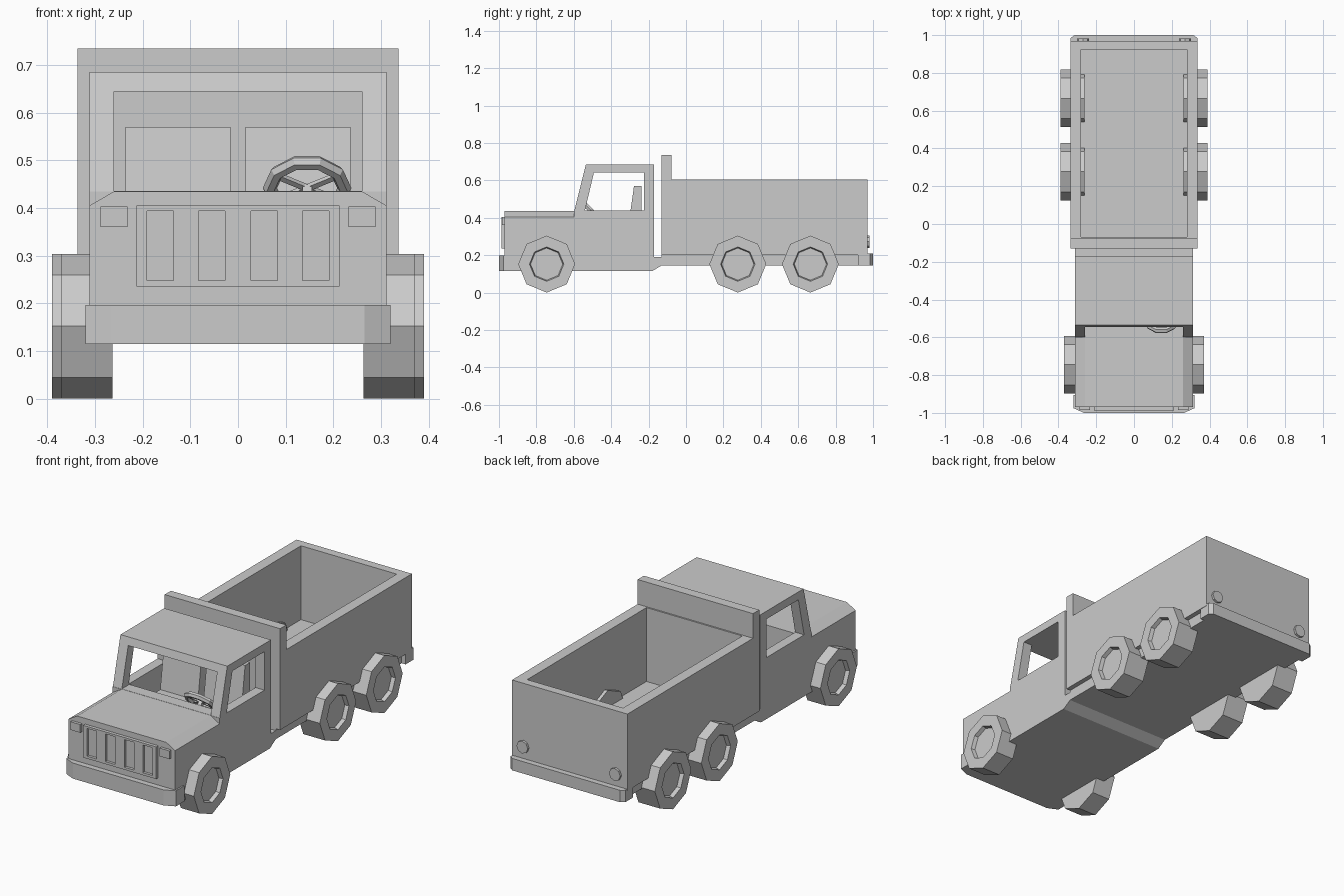
import bpy
import bmesh
import math
from mathutils import Matrix, Vector

cube = bpy.data.objects.get("Cube")
if cube:
    bpy.data.objects.remove(cube, do_unlink=True)

grey = bpy.data.materials.new("light_grey")
grey.use_nodes = True
grey.diffuse_color = (0.6, 0.6, 0.6, 1)
for node in grey.node_tree.nodes:
    if node.type == 'BSDF_PRINCIPLED':
        node.inputs["Base Color"].default_value = (0.6, 0.6, 0.6, 1)


def finish(name, bm):
    """Turn a bmesh into a named grey object."""
    bmesh.ops.recalc_face_normals(bm, faces=bm.faces)
    mesh = bpy.data.meshes.new(name)
    bm.to_mesh(mesh)
    bm.free()
    mesh.materials.append(grey)
    obj = bpy.data.objects.new(name, mesh)
    bpy.context.scene.collection.objects.link(obj)
    return obj


def prism(name, points, axis, lo, hi):
    """Extrude a 2D outline along an axis; points use the other two axes in order."""
    bm = bmesh.new()

    def place(p, t):
        v = list(p)
        v.insert("xyz".index(axis), t)
        return bm.verts.new(v)

    a = [place(p, lo) for p in points]
    b = [place(p, hi) for p in points]
    bm.faces.new(a)
    bm.faces.new(b)
    for i in range(len(a)):
        j = (i + 1) % len(a)
        bm.faces.new((a[i], a[j], b[j], b[i]))
    return finish(name, bm)


def box(name, x, y, z):
    return prism(name, [(x[0], y[0]), (x[1], y[0]), (x[1], y[1]), (x[0], y[1])], "z", *z)


def rings(name, profile, sides, side, centre):
    """Turned part along x: profile holds (x, radius) rings, capped at both ends."""
    bm = bmesh.new()
    loops = []
    for x, r in profile:
        loops.append([bm.verts.new((side * x, centre[0] + r * math.cos(k * math.tau / sides),
                                    centre[1] + r * math.sin(k * math.tau / sides)))
                      for k in range(sides)])
    for a, b in zip(loops, loops[1:]):
        for k in range(sides):
            n = (k + 1) % sides
            bm.faces.new((a[k], a[n], b[n], b[k]))
    bm.faces.new(loops[0])
    bm.faces.new(loops[-1])
    return finish(name, bm)


def cut(obj, *cutters):
    for cutter in cutters:
        mod = obj.modifiers.new("cut", 'BOOLEAN')
        mod.operation = 'DIFFERENCE'
        mod.solver = 'EXACT'
        mod.object = cutter
        bpy.context.view_layer.objects.active = obj
        bpy.ops.object.modifier_apply(modifier=mod.name)
        bpy.data.objects.remove(cutter, do_unlink=True)


SIDES = (("left", 1), ("right", -1))

# Cab with hood, hollowed out, with windscreen and side window openings
cab = prism("cab", [(-0.97, 0.115), (-0.97, 0.435), (-0.598, 0.435), (-0.535, 0.685),
                    (-0.17, 0.685), (-0.17, 0.19), (-0.13, 0.19), (-0.13, 0.145),
                    (-0.18, 0.115)], "x", -0.312, 0.312)
cut(cab,
    prism("interior_cutter", [(-0.64, 0.436), (-0.535, 0.436), (-0.535, 0.2), (-0.215, 0.2),
                              (-0.215, 0.645), (-0.64, 0.645)], "x", -0.26, 0.26),
    prism("window_cutter", [(-0.54, 0.44), (-0.225, 0.44), (-0.225, 0.643), (-0.492, 0.643)],
          "x", -0.5, 0.5))
for label, s in SIDES:
    cut(cab, prism("hood_cutter", [(s * 0.26, 0.435), (s * 0.364, 0.375), (s * 0.364, 0.5),
                                   (s * 0.26, 0.5)], "y", -1.1, -0.6))

# Cargo bed with raised headboard, and the frame below it
bed = prism("cargo_bed", [(-0.13, 0.2), (-0.13, 0.735), (-0.078, 0.735), (-0.078, 0.605),
                          (0.97, 0.605), (0.97, 0.2)], "x", -0.337, 0.337)
cut(bed, box("bed_cutter", (-0.28, 0.28), (-0.07, 0.925), (0.215, 0.9)))
box("chassis", (-0.312, 0.312), (-0.13, 0.97), (0.145, 0.2))

# Bumpers with chamfered corners
prism("front_bumper", [(-0.32, -0.905), (-0.32, -0.975), (-0.265, -1), (0.265, -1),
                       (0.32, -0.975), (0.32, -0.905)], "z", 0.115, 0.197)
prism("rear_bumper", [(-0.335, 0.92), (-0.335, 0.985), (-0.315, 1), (0.315, 1),
                      (0.335, 0.985), (0.335, 0.92)], "z", 0.145, 0.208)

# Grille with four recessed slots
grille = box("grille", (-0.213, 0.213), (-0.987, -0.96), (0.235, 0.405))
for x in (-0.163, -0.055, 0.055, 0.163):
    cut(grille, box("slot_cutter", (x - 0.028, x + 0.028), (-1.1, -0.973), (0.248, 0.394)))

# Paired parts: lights, seats and wheels
for label, s in SIDES:
    box(label + "_headlight", sorted((s * 0.232, s * 0.289)), (-0.985, -0.96), (0.36, 0.403))

    light = rings(label + "_tail_light", [(0.96, 0.033), (0.982, 0.033)], 8, 1, (0, 0))
    light.data.transform(Matrix.Translation((s * 0.27, 0, 0.272))
                         @ Matrix.Rotation(math.pi / 2, 4, 'Z'))

    prism(label + "_seat", [(-0.45, 0.19), (-0.45, 0.33), (-0.312, 0.33), (-0.278, 0.57),
                            (-0.237, 0.57), (-0.237, 0.19)], "x",
          *sorted((s * 0.016, s * 0.236)))

    for part, y, outer in (("front", -0.745, 0.37), ("middle", 0.277, 0.39),
                           ("rear", 0.665, 0.39)):
        rings(f"{label}_{part}_wheel", [(0.263, 0.152), (outer, 0.152), (outer, 0.092),
                                        (outer - 0.02, 0.086)], 8, s, (y, 0.152))

# Steering wheel: faceted rim, crossed spokes and a column
tilt = Matrix.Translation((0.145, -0.511, 0.442)) @ Matrix.Rotation(-math.pi / 4, 4, 'X')
bpy.ops.mesh.primitive_torus_add(major_segments=10, minor_segments=6,
                                 major_radius=0.078, minor_radius=0.015)
rim = bpy.context.object
rim.name = "steering_wheel_rim"
rim.data.materials.clear()
rim.data.materials.append(grey)
rim.data.transform(tilt)
for p in rim.data.polygons:
    p.use_smooth = False
for i, angle in enumerate((math.pi / 6, -math.pi / 6)):
    spoke = box(f"steering_spoke_{i + 1}", (-0.075, 0.075), (-0.006, 0.006), (-0.005, 0.005))
    spoke.data.transform(tilt @ Matrix.Rotation(angle, 4, 'Z'))
column = box("steering_column", (-0.01, 0.01), (-0.01, 0.01), (-0.07, 0.0))
column.data.transform(tilt)
